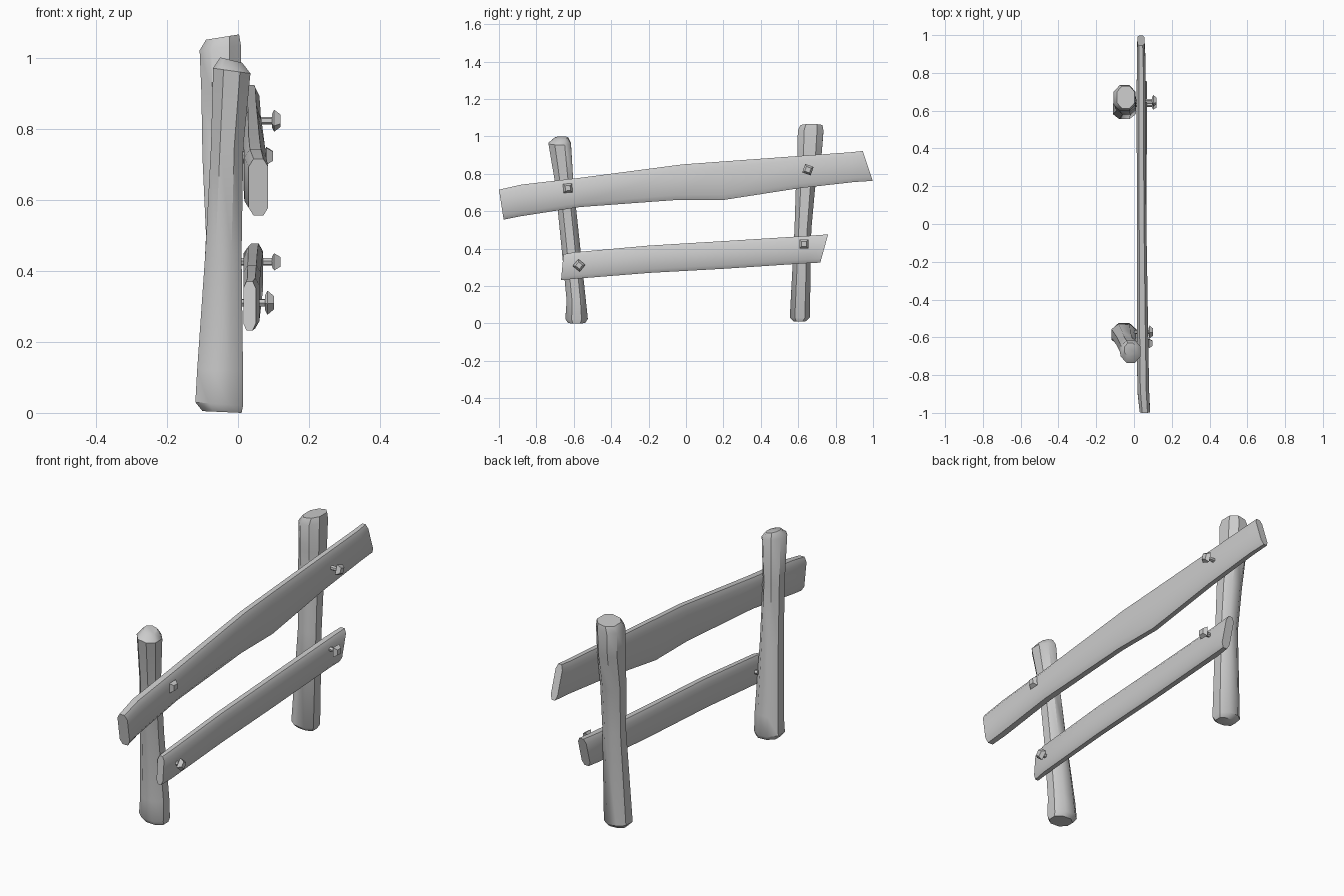
import bpy, bmesh, math
from mathutils import Vector

cube = bpy.data.objects.get("Cube")
if cube:
    bpy.data.objects.remove(cube, do_unlink=True)

grey = bpy.data.materials.new("plain grey")
grey.use_nodes = True
colour = (0.6, 0.6, 0.6, 1)
grey.diffuse_color = colour
grey.node_tree.nodes["Principled BSDF"].inputs["Base Color"].default_value = colour


def finish(name, bm, angle):
    bmesh.ops.recalc_face_normals(bm, faces=bm.faces)
    mesh = bpy.data.meshes.new(name)
    bm.to_mesh(mesh)
    bm.free()
    mesh.materials.append(grey)
    obj = bpy.data.objects.new(name, mesh)
    bpy.context.collection.objects.link(obj)
    bpy.ops.object.select_all(action='DESELECT')
    obj.select_set(True)
    bpy.context.view_layer.objects.active = obj
    bpy.ops.object.shade_smooth_by_angle(angle=math.radians(angle))
    return obj


def skin(bm, loops):
    """Join equal point loops into a closed tube."""
    rows = [[bm.verts.new(p) for p in loop] for loop in loops]
    n = len(rows[0])
    for low, high in zip(rows, rows[1:]):
        for i in range(n):
            j = (i + 1) % n
            bm.faces.new((low[i], low[j], high[j], high[i]))
    bm.faces.new(rows[0][::-1])
    bm.faces.new(rows[-1])


def timber(name, rings, order, cu, cv):
    """Loft chamfered rectangles; ring = along at low/high v, u range, v range."""
    outline = [(cu, 0), (1 - cu, 0), (1, cv), (1, 1 - cv),
               (1 - cu, 1), (cu, 1), (0, 1 - cv), (0, cv)]
    loops = []
    for p0, p1, u0, u1, v0, v1 in rings:
        loop = []
        for u, v in outline:
            local = (u0 + (u1 - u0) * u, v0 + (v1 - v0) * v, p0 + (p1 - p0) * v)
            loop.append(Vector(local[k] for k in order))
        loops.append(loop)
    bm = bmesh.new()
    skin(bm, loops)
    return finish(name, bm, 42)


# Posts: height at low/high x, y range, x range
POST = (1, 0, 2)
timber("front_post", [
    (.005, 0, -.63, -.54, -.10, .01),
    (.03, .02, -.645, -.525, -.12, .014),
    (.12, .12, -.638, -.535, -.115, .014),
    (.45, .45, -.67, -.57, -.092, .01),
    (.75, .75, -.70, -.602, -.076, .015),
    (.97, .955, -.735, -.615, -.07, .035),
    (1.0, .985, -.70, -.63, -.05, .012)], POST, .28, .28)
timber("back_post", [
    (.015, .01, .575, .64, -.095, 0),
    (.035, .03, .555, .662, -.112, .01),
    (.5, .5, .58, .67, -.09, .01),
    (.72, .72, .587, .69, -.1, .01),
    (.9, .9, .595, .725, -.103, .008),
    (1.02, 1.035, .598, .735, -.108, .008),
    (1.05, 1.065, .612, .73, -.09, .003)], POST, .25, .28)

# Rails: y at bottom/top, x range, z range
RAIL = (0, 2, 1)
timber("upper_rail", [
    (-.975, -1.0, .03, .085, .555, .715),
    (-.89, -.88, .018, .08, .572, .742),
    (-.57, -.57, .015, .075, .622, .778),
    (-.05, -.02, .015, .066, .66, .85),
    (.2, .2, .015, .064, .66, .866),
    (.6, .6, .014, .062, .722, .895),
    (.9, .88, .015, .06, .756, .915),
    (.998, .945, .018, .055, .762, .922)], RAIL, .25, .14)
timber("lower_rail", [
    (-.668, -.655, .015, .05, .232, .37),
    (-.6, -.6, .015, .06, .238, .38),
    (-.2, -.2, .015, .064, .27, .416),
    (.2, .2, .015, .066, .292, .44),
    (.65, .65, .015, .07, .322, .468),
    (.718, .76, .025, .07, .325, .476)], RAIL, .25, .14)


def nail(name, y, z, tip, turn):
    """Thin shaft along x with a faceted four-sided head."""
    def loop(x, r, n):
        angles = [math.radians(turn) + math.tau * i / n for i in range(n)]
        return [Vector((x, y + r * math.cos(a), z + r * math.sin(a))) for a in angles]
    bm = bmesh.new()
    skin(bm, [loop(0, .011, 6), loop(tip - .015, .011, 6)])
    skin(bm, [loop(tip - .025, .02, 4), loop(tip - .018, .034, 4), loop(tip, .019, 4)])
    return finish(name, bm, 30)


# Nails fixing each rail to each post
nail("upper_front_nail", -.632, .723, .098, 48)
nail("upper_back_nail", .652, .822, .12, 25)
nail("lower_front_nail", -.572, .31, .101, 5)
nail("lower_back_nail", .63, .425, .12, 45)
